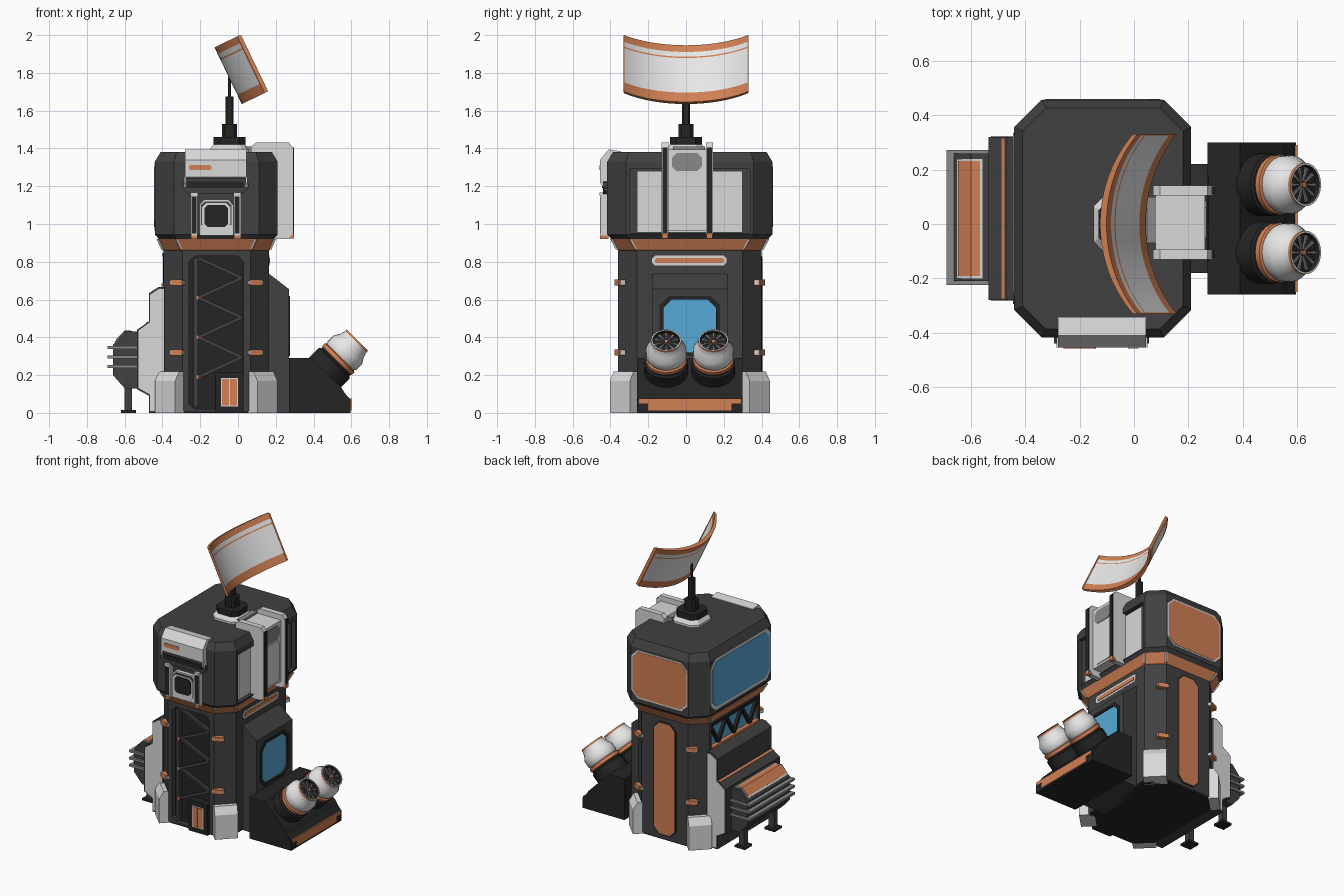
import bpy, bmesh, math
from mathutils import Matrix, Vector

if "Cube" in bpy.data.objects:
    bpy.data.objects.remove(bpy.data.objects["Cube"])


def make_mat(name, rgb):
    m = bpy.data.materials.new(name)
    m.use_nodes = True
    m.diffuse_color = (*rgb, 1)
    m.node_tree.nodes["Principled BSDF"].inputs["Base Color"].default_value = (*rgb, 1)
    return m


DARK = make_mat("charcoal", (0.052, 0.052, 0.052))
BLACK = make_mat("near black", (0.018, 0.018, 0.018))
LIGHT = make_mat("light grey", (0.69, 0.69, 0.69))
MID = make_mat("mid grey", (0.25, 0.25, 0.25))
WHITE = make_mat("white", (0.86, 0.86, 0.86))
ORANGE = make_mat("orange", (0.64, 0.215, 0.088))
BLUE = make_mat("window blue", (0.092, 0.4, 0.68))
CX, CY = -0.115, 0.02   # tower axis


def finish(name, bm, mats):
    bmesh.ops.recalc_face_normals(bm, faces=bm.faces[:])
    me = bpy.data.meshes.new(name)
    bm.to_mesh(me)
    bm.free()
    for m in mats:
        me.materials.append(m)
    ob = bpy.data.objects.new(name, me)
    bpy.context.collection.objects.link(ob)
    return ob


def loft(name, rings, mats, idx=None):
    """Skin closed rings of points; idx gives the material of each band."""
    bm = bmesh.new()
    vs = [[bm.verts.new(p) for p in r] for r in rings]
    n = len(vs[0])
    for k in range(len(vs) - 1):
        for i in range(n):
            j = (i + 1) % n
            f = bm.faces.new((vs[k][i], vs[k][j], vs[k + 1][j], vs[k + 1][i]))
            f.material_index = idx[k] if idx else 0
    bm.faces.new(vs[0])
    bm.faces.new(vs[-1]).material_index = idx[-1] if idx else 0
    return finish(name, bm, mats)


def prism(name, pts, axis, lo, hi, mat):
    """Extrude a flat outline along x (y,z points), y (x,z) or z (x,y)."""
    at = {"x": lambda u, v, d: (d, u, v), "y": lambda u, v, d: (u, d, v),
          "z": lambda u, v, d: (u, v, d)}[axis]
    return loft(name, [[at(u, v, d) for u, v in pts] for d in (lo, hi)], [mat])


def rect(u0, u1, v0, v1, c=0.0):
    if c == 0:
        return [(u0, v0), (u1, v0), (u1, v1), (u0, v1)]
    return [(u0 + c, v0), (u1 - c, v0), (u1, v0 + c), (u1, v1 - c),
            (u1 - c, v1), (u0 + c, v1), (u0, v1 - c), (u0, v0 + c)]


def box(name, x0, x1, y0, y1, z0, z1, mat):
    return prism(name, rect(x0, x1, y0, y1), "z", z0, z1, mat)


def tower(name, levels, mat, cx=CX, cy=CY):
    """Stack of chamfered rectangles: half x, half y, chamfer, z."""
    return loft(name, [[(u, v, z) for u, v in rect(cx - a, cx + a, cy - b, cy + b, c)]
                       for a, b, c, z in levels], [mat])


def zigzag(name, pts, w, axis, lo, hi, mat):
    for k, (p, q) in enumerate(zip(pts, pts[1:])):
        p, q = Vector(p), Vector(q)
        n = (q - p).normalized().orthogonal() * w / 2
        prism(f"{name}_{k + 1}", [p + n, q + n, q - n, p - n], axis, lo, hi, mat)


def cut(ob, pts, axis, lo, hi):
    cutter = prism("cutter", pts, axis, lo, hi, DARK)
    mod = ob.modifiers.new("recess", "BOOLEAN")
    mod.operation, mod.solver, mod.object = "DIFFERENCE", "EXACT", cutter
    bpy.context.view_layer.objects.active = ob
    bpy.ops.object.modifier_apply(modifier=mod.name)
    bpy.data.objects.remove(cutter)


def smooth(ob):
    bpy.ops.object.select_all(action="DESELECT")
    ob.select_set(True)
    bpy.context.view_layer.objects.active = ob
    bpy.ops.object.shade_smooth_by_angle(angle=math.radians(35))


# Tower body, collar and head
body = tower("tower_body", [(0.28, 0.38, 0.1, 0.01), (0.28, 0.38, 0.1, 0.86)], DARK)
cut(body, rect(-0.26, 0.03, 0.02, 0.83, 0.03), "y", -0.5, -0.32)
cut(body, rect(-0.24, 0.28, 0.67, 0.845), "x", -0.5, -0.37)
tower("tower_underside", [(0.275, 0.375, 0.1, 0), (0.275, 0.375, 0.1, 0.012)], BLACK)
collar = [(0.27, 0.37, 0.1, 0.85), (0.285, 0.385, 0.1, 0.865), (0.31, 0.415, 0.1, 0.92)]
tower("orange_collar", collar, ORANGE)
for k in range(8):
    rings = []
    for a, b, c, z in collar[1:]:
        u, v = rect(CX - a, CX + a, CY - b, CY + b, c)[k]
        rings.append([(p, q, z) for p, q in rect(u - 0.006, u + 0.006, v - 0.006, v + 0.006)])
    loft("collar_rib", rings, [LIGHT])
head = tower("tower_head", [(0.3, 0.41, 0.1, 0.915), (0.325, 0.437, 0.1, 0.945),
                            (0.325, 0.437, 0.1, 1.33), (0.295, 0.407, 0.085, 1.38)], DARK)
cut(head, rect(-0.3, 0.34, 0.95, 1.29), "x", 0.18, 0.4)

# Corner feet and clamps, mirrored to the four corners
for sx in (-1, 1):
    for sy in (-1, 1):
        tag = ("left" if sx > 0 else "right") + ("_back" if sy > 0 else "_front")
        foot = prism("foot_" + tag, [(-0.04, 0), (0.06, 0), (0.06, 0.17), (0.03, 0.22), (-0.04, 0.22)],
                     "y", -0.075, 0.075, LIGHT)
        foot.location = (CX + sx * 0.228, CY + sy * 0.328, 0)
        foot.rotation_euler.z = math.atan2(sy, sx)
        for z in (0.32, 0.69):
            for part, w, d, h, mat in (("clamp", 0.033, 0.018, 0.015, ORANGE), ("clamp_ends", 0.04, 0.014, 0.01, LIGHT)):
                c = box(f"{part}_{tag}_{z}", -w, w, -d, d, -h, h, mat)
                c.location = (CX + sx * 0.205, CY + sy * 0.37, z)
                c.rotation_euler.z = -sx * sy * 0.4

# Front lattice bay and door
prism("lattice_back", rect(-0.26, 0.03, 0.02, 0.83, 0.03), "y", -0.325, -0.317, BLACK)
zig = [(-0.21 if k % 2 == 0 else 0.02, 0.82 - 0.105 * k) for k in range(7)]
zigzag("lattice_brace", zig, 0.018, "y", -0.35, -0.33, DARK)
box("lattice_post", -0.235, -0.212, -0.355, -0.325, 0.03, 0.82, DARK)
for k in (2, 4, 6):
    box(f"lattice_joint_{k}", -0.22, -0.206, -0.358, -0.33, zig[k][1] - 0.01, zig[k][1] + 0.01, ORANGE)
box("door_frame", -0.12, 0.03, -0.38, -0.31, 0, 0.215, BLACK)
box("door_trim", -0.09, 0, -0.384, -0.378, 0.035, 0.185, LIGHT)
for x in (-0.084, -0.043):
    box("door_leaf", x, x + 0.037, -0.388, -0.382, 0.04, 0.18, ORANGE)

# Front hood, hatch and rails
prism("front_hood", [(-0.345, 1.3), (-0.345, 1.385), (-0.41, 1.395), (-0.455, 1.34), (-0.455, 1.25),
                     (-0.43, 1.235), (-0.4, 1.235)], "x", -0.28, 0.045, LIGHT)
prism("hood_mark", rect(-0.26, -0.14, 1.285, 1.312, 0.008), "y", -0.459, -0.453, ORANGE)
prism("hood_intake", rect(-0.295, 0.055, 1.16, 1.25, 0.03), "y", -0.44, -0.41, DARK)
box("intake_slot", -0.27, 0.03, -0.445, -0.435, 1.19, 1.225, BLACK)
for x in (-0.285, 0.04):
    prism("hood_cheek", [(-0.41, 1.18), (-0.43, 1.18), (-0.455, 1.22), (-0.455, 1.25), (-0.41, 1.25)],
          "x", x, x + 0.01, LIGHT)
prism("hatch_frame", [(-0.205, 0.94), (-0.025, 0.94), (-0.025, 1.1), (-0.05, 1.13), (-0.18, 1.13), (-0.205, 1.1)],
      "y", -0.443, -0.41, LIGHT)
prism("hatch_panel", rect(-0.195, -0.035, 0.975, 1.12, 0.02), "y", -0.447, -0.438, DARK)
prism("hatch_trim", rect(-0.19, -0.04, 0.955, 1.11, 0.02), "y", -0.45, -0.441, LIGHT)
prism("hatch_glass", rect(-0.178, -0.052, 0.985, 1.1, 0.018), "y", -0.454, -0.445, BLACK)
for x in (-0.232, -0.003):
    box("hatch_rail", x - 0.018, x + 0.018, -0.452, -0.41, 0.94, 1.15, LIGHT)
    box("rail_groove", x - 0.012, x + 0.012, -0.456, -0.448, 0.95, 1.145, BLACK)
    box("rail_cap", x - 0.02, x + 0.02, -0.458, -0.41, 1.15, 1.168, LIGHT)
    box("rail_tip", x - 0.018, x + 0.018, -0.456, -0.41, 0.92, 0.94, ORANGE)

# Left side of the head: recessed panel, hoist plates and centre block
box("recess_panel", 0.175, 0.19, -0.26, 0.3, 0.955, 1.28, LIGHT)
slab = [(0.07, 1.34), (0.07, 1.41), (0.095, 1.432), (0.27, 1.432), (0.291, 1.4), (0.291, 0.95),
        (0.265, 0.92), (0.19, 0.92), (0.19, 1.34)]
for y0, y1 in ((-0.13, -0.093), (0.105, 0.142)):
    prism("hoist_plate", slab, "y", y0, y1, LIGHT)
    box("hoist_groove", 0.288, 0.297, y0 + 0.005, y1 - 0.005, 0.95, 1.405, BLACK)
    box("hoist_tip", 0.27, 0.297, y0 + 0.003, y1 - 0.003, 0.922, 0.95, ORANGE)
box("hoist_block", 0.08, 0.262, -0.095, 0.107, 0.965, 1.395, LIGHT)
prism("hoist_vent", rect(-0.075, 0.085, 1.28, 1.375, 0.025), "x", 0.258, 0.266, MID)
prism("hoist_panel", rect(-0.075, 0.085, 0.98, 1.27, 0.02), "x", 0.259, 0.267, LIGHT)
box("hoist_bracket", 0.04, 0.08, -0.07, 0.1, 1.36, 1.41, MID)

# Back and right side panels
prism("back_head_trim", rect(-0.335, 0.105, 0.975, 1.315, 0.05), "y", 0.452, 0.459, LIGHT)
prism("back_head_panel", rect(-0.325, 0.095, 0.985, 1.305, 0.045), "y", 0.454, 0.461, ORANGE)
prism("back_strip_trim", rect(-0.205, -0.025, 0.03, 0.83, 0.045), "y", 0.395, 0.402, BLACK)
prism("back_strip", rect(-0.195, -0.035, 0.04, 0.82, 0.04), "y", 0.397, 0.404, ORANGE)
prism("big_window_trim", rect(-0.315, 0.355, 0.965, 1.325, 0.05), "x", -0.442, -0.435, LIGHT)
prism("big_window", rect(-0.295, 0.335, 0.985, 1.305, 0.045), "x", -0.445, -0.437, BLUE)
prism("low_window", rect(-0.24, 0.28, 0.67, 0.845), "x", -0.376, -0.368, BLUE)
zigzag("window_brace", [(-0.24 + 0.0867 * k, 0.69 if k % 2 else 0.83) for k in range(7)],
       0.02, "x", -0.396, -0.375, BLACK)
box("window_sill", -0.404, -0.375, -0.24, 0.28, 0.668, 0.684, ORANGE)
box("window_lintel", -0.4, -0.375, -0.24, 0.28, 0.828, 0.846, BLACK)

# Left side window bay and light strip
bay = prism("window_bay", [(0.1, 0), (0.27, 0), (0.27, 0.655), (0.16, 0.74), (0.1, 0.74)], "y", -0.18, 0.22, DARK)
cut(bay, rect(-0.12, 0.16, 0.32, 0.6, 0.045), "x", 0.255, 0.3)
frame = prism("bay_window_frame", rect(-0.14, 0.18, 0.3, 0.62, 0.05), "x", 0.26, 0.274, BLACK)
cut(frame, rect(-0.12, 0.16, 0.32, 0.6, 0.045), "x", 0.2, 0.3)
prism("bay_window", rect(-0.122, 0.162, 0.318, 0.602, 0.045), "x", 0.253, 0.262, BLUE)
prism("strip_trim", rect(-0.18, 0.215, 0.78, 0.832, 0.015), "x", 0.155, 0.166, LIGHT)
prism("strip_fill", rect(-0.165, 0.2, 0.793, 0.819, 0.008), "x", 0.162, 0.17, ORANGE)

# Thruster base and two nozzles
prism("thruster_base", [(0.27, 0), (0.596, 0), (0.596, 0.07), (0.565, 0.105), (0.55, 0.13), (0.39, 0.29), (0.27, 0.29)],
      "y", -0.26, 0.3, BLACK)
prism("thruster_bumper", [(-0.2, 0.012), (0.24, 0.012), (0.24, 0.05), (0.29, 0.05), (0.29, 0.075), (-0.25, 0.075),
                          (-0.25, 0.05), (-0.2, 0.05)], "x", 0.592, 0.601, ORANGE)
tilt = Matrix.Rotation(math.radians(45), 4, "Y")
prof = [(0.115, -0.36), (0.115, -0.172), (0.104, -0.165), (0.104, -0.157), (0.11, -0.153), (0.11, -0.132),
        (0.1, -0.127), (0.107, -0.115), (0.107, -0.072), (0.088, -0.04), (0.08, -0.012), (0.08, 0),
        (0.072, 0), (0.07, -0.02)]
bands = [0, 0, 0, 1, 1, 1, 2, 2, 2, 2, 1, 2, 0, 0]
for y in (-0.105, 0.145):
    place = Matrix.Translation((0.632, y, 0.385)) @ tilt
    rings = [[(r * math.cos(k * math.tau / 24), r * math.sin(k * math.tau / 24), h) for k in range(24)]
             for r, h in prof]
    noz = loft("thruster", rings, [BLACK, ORANGE, WHITE], bands)
    noz.matrix_world = place
    smooth(noz)
    for k in range(10):
        blade = prism("fan_blade", [(0.012, -0.002), (0.066, -0.006), (0.066, 0.006), (0.012, 0.002)],
                      "z", -0.022, -0.012, MID)
        blade.matrix_world = place @ Matrix.Rotation(k * math.tau / 10, 4, "Z")
    hub = prism("fan_hub", rect(-0.01, 0.01, -0.01, 0.01, 0.005), "z", -0.022, -0.006, ORANGE)
    hub.matrix_world = place

# Right side machinery: housing, covers, vent box, fins and legs
side = [(-0.39, 0.667), (-0.42, 0.667), (-0.47, 0.635), (-0.47, 0.485), (-0.535, 0.44), (-0.535, 0.125),
        (-0.47, 0.09), (-0.47, 0), (-0.39, 0)]
prism("side_housing", side, "y", -0.28, 0.32, DARK)
cover = [(-0.4 + (x + 0.4) * 0.93, 0.33 + (z - 0.33) * 0.97) for x, z in side]
for y in (-0.284, 0.316):
    prism("side_cover", cover, "y", y, y + 0.008, LIGHT)
prism("housing_stripe", [(-0.476, 0.475), (-0.476, 0.484), (-0.488, 0.476), (-0.488, 0.465)], "y", -0.275, 0.315, ORANGE)
prism("vent_box", [(-0.52, 0.43), (-0.6, 0.43), (-0.662, 0.36), (-0.662, 0.2), (-0.6, 0.13), (-0.52, 0.13)],
      "y", -0.21, 0.26, DARK)
for name, e, d, mat in (("vent_trim", 0.0, 0.003, LIGHT), ("vent_panel", 0.008, 0.006, ORANGE)):
    prism(name, [(-0.558 - e, 0.425), (-0.558 - e, 0.43 + d), (-0.6, 0.43 + d), (-0.65 + e - d, 0.374 + e + d),
                 (-0.645 + e, 0.37 + e), (-0.6, 0.425)], "y", -0.2 + e, 0.24 - e, mat)
for z in (0.245, 0.295, 0.345):
    box("vent_fin", -0.69, -0.53, -0.225, 0.272, z - 0.008, z + 0.008, MID)
for y in (-0.14, 0.19):
    box("vent_leg", -0.6, -0.56, y - 0.02, y + 0.02, 0.01, 0.14, DARK)
    box("leg_pad", -0.62, -0.54, y - 0.04, y + 0.04, 0, 0.015, BLACK)

# Mast
tower("mast_base", [(0.105, 0.105, 0.04, 1.375), (0.105, 0.105, 0.04, 1.395), (0.08, 0.08, 0.03, 1.425)], LIGHT, -0.045, 0)
for name, r, z0, z1 in (("mast_block", 0.085, 1.42, 1.46), ("mast_socket", 0.04, 1.46, 1.53),
                        ("mast_pole", 0.021, 1.53, 1.675), ("mast_tip", 0.008, 1.67, 1.78)):
    tower(name, [(r, r, r * 0.4, z0), (r, r, r * 0.4, z1)], BLACK, -0.045, 0)


# Curved dish in coloured bands with orange end strips
def dish_part(name, a0, a1, steps, r0, r1, lo, hi, mat):
    arc = [a0 + (a1 - a0) * k / steps for k in range(steps + 1)]
    ob = prism(name, [(0.475 - r * math.cos(a), 0.475 * math.sin(a)) for r, s in ((r0, arc), (r1, arc[::-1])) for a in s],
               "z", lo, hi, mat)
    ob.location = (0.02, 0, 1.635)
    ob.rotation_euler.y = -0.45
    smooth(ob)


edges = [0, 0.055, 0.258, 0.266, 0.294, 0.333]
for k in range(5):
    dish_part(f"dish_band_{k + 1}", -0.765, 0.765, 24, 0.475, 0.449, edges[k], edges[k + 1], (ORANGE, WHITE)[k % 2])
for s in (-1, 1):
    dish_part("dish_end", s * 0.755, s * 0.771, 1, 0.475, 0.446, 0.004, 0.329, ORANGE)
